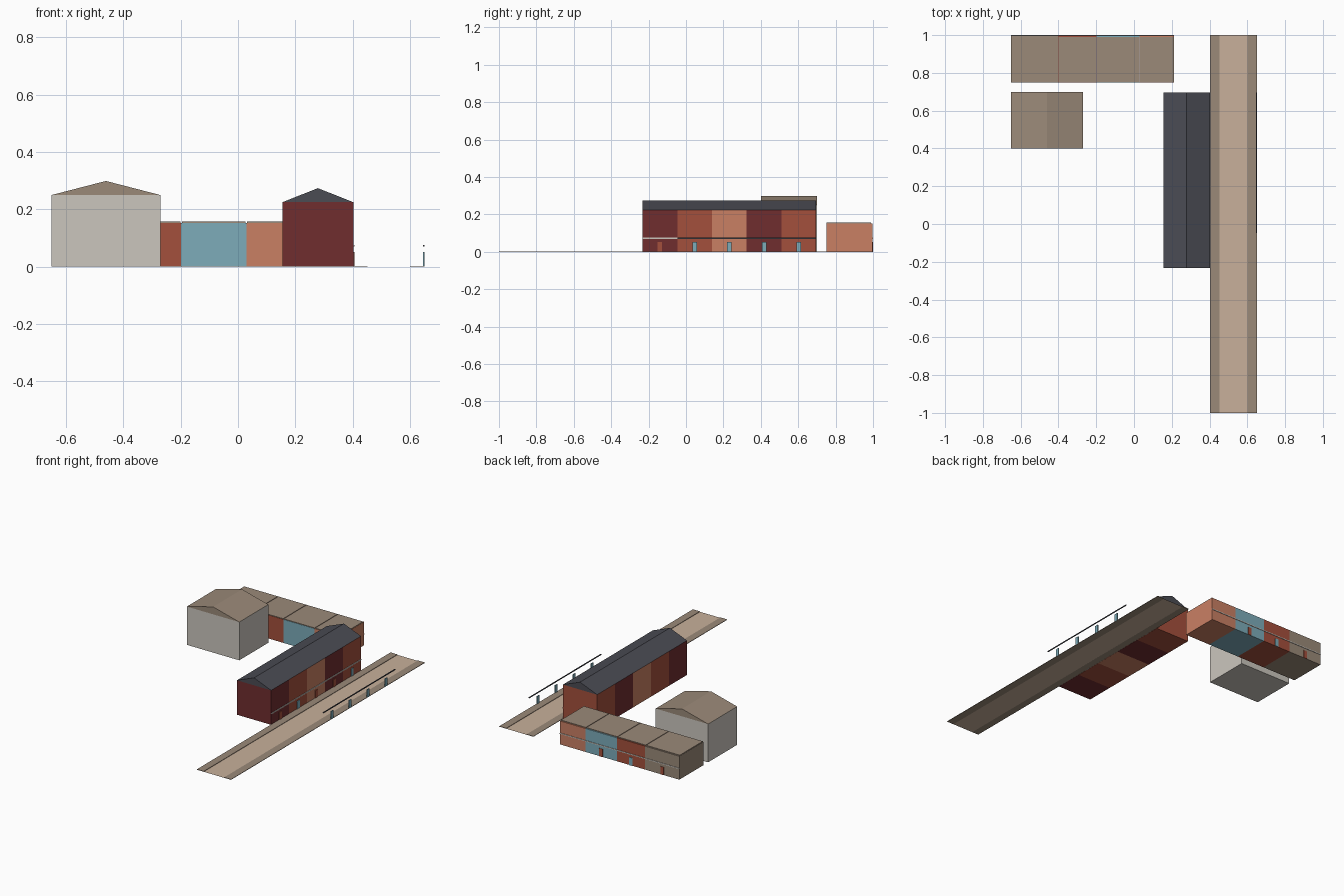
import bpy
import bmesh

cube = bpy.data.objects.get("Cube")
if cube:
    bpy.data.objects.remove(cube, do_unlink=True)


def material(name, hex_colour):
    """Flat material from an sRGB hex string, stored as linear values."""
    srgb = [int(hex_colour[i:i + 2], 16) / 255 for i in (0, 2, 4)]
    linear = [c / 12.92 if c < 0.04 else ((c + 0.055) / 1.055) ** 2.4 for c in srgb]
    mat = bpy.data.materials.new(name)
    mat.use_nodes = True
    mat.diffuse_color = (*linear, 1)
    for node in mat.node_tree.nodes:
        if node.type == 'BSDF_PRINCIPLED':
            node.inputs["Base Color"].default_value = (*linear, 1)
    return mat


BROWN = material("brown", "9b8a79")
SAND = material("sand", "c8b09b")
SLATE = material("slate", "4b4c54")
OXBLOOD = material("dark_red", "702d2f")
RUST = material("rust", "a4503c")
SALMON = material("salmon", "ca8064")
TEAL = material("teal", "7dacba")
STONE = material("stone", "cbc6be")


def finish(name, bm, mat):
    bmesh.ops.recalc_face_normals(bm, faces=bm.faces)
    mesh = bpy.data.meshes.new(name)
    bm.to_mesh(mesh)
    bm.free()
    mesh.materials.append(mat)
    obj = bpy.data.objects.new(name, mesh)
    bpy.context.collection.objects.link(obj)
    return obj


def box(name, mat, xs, ys, zs):
    """Box between two limits on each axis."""
    bm = bmesh.new()
    bmesh.ops.create_cube(bm, size=1)
    for v in bm.verts:
        v.co = [lim[0] if c < 0 else lim[1] for c, lim in zip(v.co, (xs, ys, zs))]
    return finish(name, bm, mat)


def gable_roof(name, mat, xs, ys, zs):
    """Triangular prism with its ridge along y."""
    bm = bmesh.new()
    profile = [(xs[0], zs[0]), (xs[1], zs[0]), (sum(xs) / 2, zs[1])]
    face = bm.faces.new([bm.verts.new((x, ys[0], z)) for x, z in profile])
    ext = bmesh.ops.extrude_face_region(bm, geom=[face], use_keep_orig=True)
    for v in ext["geom"]:
        if isinstance(v, bmesh.types.BMVert):
            v.co.y = ys[1]
    return finish(name, mat=mat, bm=bm)


# Street: flat roadway between two thin pavements
bm = bmesh.new()
bm.faces.new([bm.verts.new(p) for p in
              ((0.45, -1, 0), (0.6, -1, 0), (0.6, 1, 0), (0.45, 1, 0))])
finish("roadway", bm, SAND)
box("inner_pavement", BROWN, (0.403, 0.452), (-1, 1), (0, 0.003))
box("outer_pavement", BROWN, (0.6, 0.65), (-1, 1), (0, 0.003))

DOOR_Z = (0, 0.052)
BAND_Z = (0.07, 0.076)
HALF_DOOR = 0.012

# Long terrace: five coloured houses under one slate roof
start, width = -0.232, 0.1856
walls = [OXBLOOD, RUST, SALMON, OXBLOOD, RUST]
for i, wall in enumerate(walls):
    y0 = start + i * width
    mid = y0 + width / 2
    door_y = (mid - HALF_DOOR, mid + HALF_DOOR)
    box(f"terrace_house_{i + 1}", wall, (0.155, 0.402), (y0, y0 + width), (0, 0.225))
    box(f"terrace_door_{i + 1}", TEAL if wall == RUST else RUST,
        (0.402, 0.406), door_y, DOOR_Z)
    # Matching doors across the street
    if i > 0:
        box(f"street_door_{i + 1}", TEAL, (0.645, 0.65), door_y, DOOR_Z)
end = start + len(walls) * width
box("terrace_band", STONE, (0.402, 0.406), (start, end), BAND_Z)
box("street_band", SLATE, (0.645, 0.65), (start + width, end), BAND_Z)
gable_roof("terrace_roof", SLATE, (0.155, 0.402), (start, end), (0.225, 0.274))

# Low row at the back: four flat-roofed houses with doors facing back
edges = [-0.65, -0.403, -0.198, 0.029, 0.213]
row = [(BROWN, RUST), (RUST, TEAL), (TEAL, RUST), (SALMON, None)]
for i, (wall, door) in enumerate(row):
    x0, x1 = edges[i], edges[i + 1]
    mid = (x0 + x1) / 2
    box(f"row_house_{i + 1}", wall, (x0, x1), (0.75, 0.997), (0, 0.153))
    box(f"row_roof_{i + 1}", BROWN, (x0 + 0.002, x1 - 0.002), (0.752, 0.99),
        (0.153, 0.157))
    if door:
        box(f"row_door_{i + 1}", door, (mid - HALF_DOOR, mid + HALF_DOOR),
            (0.997, 1), DOOR_Z)
box("row_band", STONE, (edges[0], edges[-1]), (0.997, 1), BAND_Z)

# Stone hall with a gabled roof
box("hall_walls", STONE, (-0.65, -0.271), (0.4, 0.7), (0, 0.25))
gable_roof("hall_roof", BROWN, (-0.65, -0.271), (0.4, 0.7), (0.25, 0.299))
